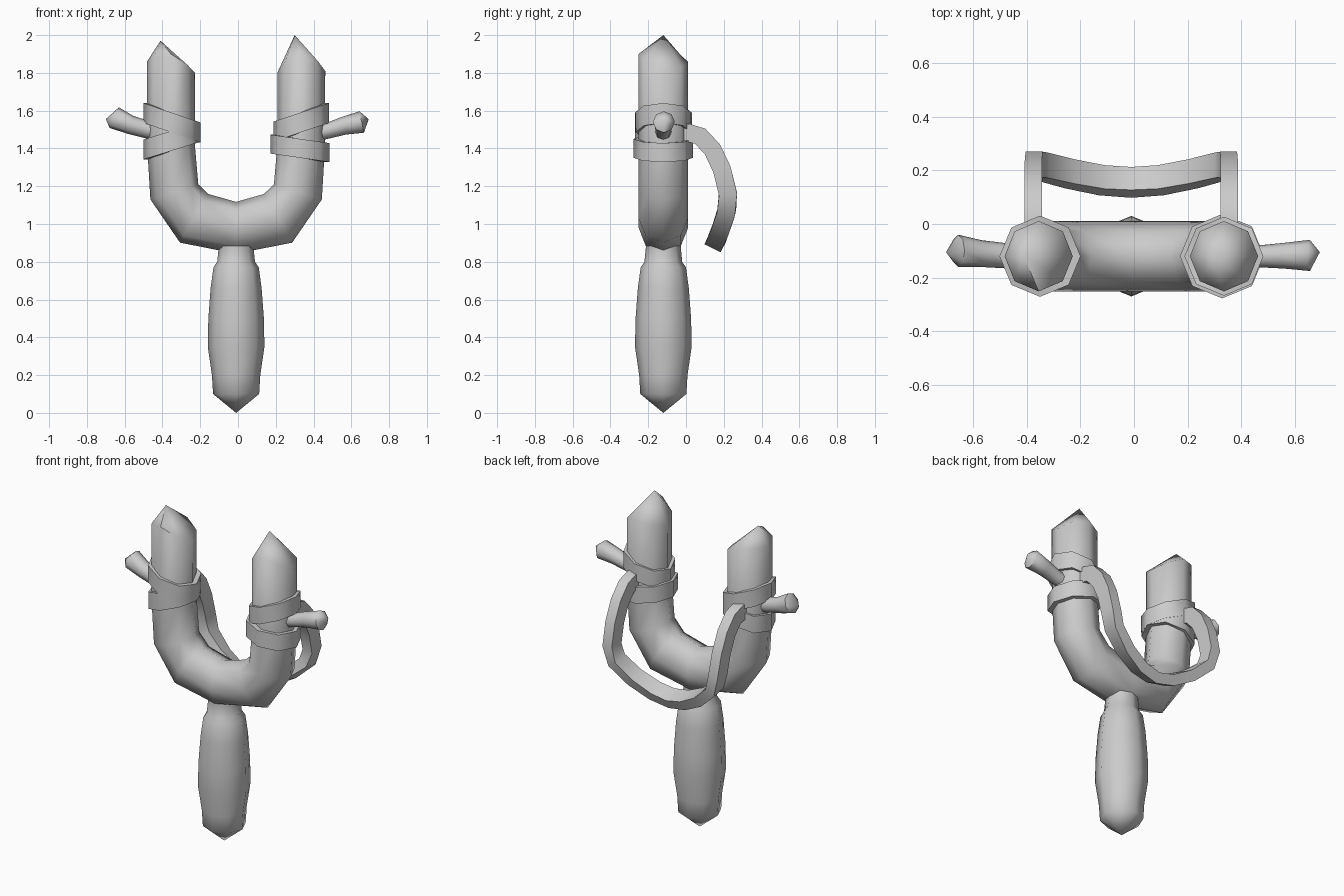
import bpy, bmesh, math
from mathutils import Vector

if "Cube" in bpy.data.objects:
    bpy.data.objects.remove(bpy.data.objects["Cube"])

grey = bpy.data.materials.new("plain grey")
grey.use_nodes = True
COLOUR = (0.6, 0.6, 0.6, 1)
grey.diffuse_color = COLOUR
grey.node_tree.nodes["Principled BSDF"].inputs["Base Color"].default_value = COLOUR

MID_X, MID_Y = -0.01, -0.12
SIDES = 8
ANGLES = [math.tau * i / SIDES for i in range(SIDES)]


def loft(name, rings, start=None, end=None, closed=False, smooth=60):
    """Skin a list of rings; start and end are optional pointed tips."""
    bm = bmesh.new()
    loops = [[bm.verts.new(p) for p in ring] for ring in rings]
    n = len(loops[0])
    pairs = list(zip(loops, loops[1:]))
    if closed:
        pairs.append((loops[-1], loops[0]))
    for a, b in pairs:
        for i in range(n):
            j = (i + 1) % n
            bm.faces.new((a[i], a[j], b[j], b[i]))
    if not closed:
        for loop, tip in ((loops[0], start), (loops[-1], end)):
            if tip is None:
                bm.faces.new(loop)
            else:
                apex = bm.verts.new(tip)
                for i in range(n):
                    bm.faces.new((loop[i], loop[(i + 1) % n], apex))
    bmesh.ops.recalc_face_normals(bm, faces=bm.faces)
    mesh = bpy.data.meshes.new(name)
    bm.to_mesh(mesh)
    bm.free()
    mesh.materials.append(grey)
    obj = bpy.data.objects.new(name, mesh)
    bpy.context.collection.objects.link(obj)
    bpy.ops.object.select_all(action='DESELECT')
    obj.select_set(True)
    bpy.context.view_layer.objects.active = obj
    bpy.ops.object.shade_smooth_by_angle(angle=math.radians(smooth))
    return obj


def tangents(points):
    last = len(points) - 1
    return [(points[min(i + 1, last)] - points[max(i - 1, 0)]).normalized()
            for i in range(len(points))]


def tube_rings(points, radii, depth=None):
    """Octagon rings along a path in the xz plane."""
    across = Vector((0, 1, 0))
    rings = []
    for p, t, r in zip(points, tangents(points), radii):
        side = across.cross(t)
        rings.append([p + side * r * math.cos(a) + across * (depth or r) * math.sin(a)
                      for a in ANGLES])
    return rings


# Forked branch: U sweep with uneven cut shoulders and pointed tips
half = [(0.345, 1.42, 0.126), (0.327, 1.17, 0.133), (0.222, 1.03, 0.149)]
path = [(MID_X - x, z, r) for x, z, r in half] + [(MID_X, 0.98, 0.137)]
path += [(MID_X + x, z, r) for x, z, r in reversed(half)]
fork_rings = tube_rings([Vector((x, MID_Y, z)) for x, z, r in path],
                        [r for x, z, r in path], 0.131)


def shoulder(x, heights):
    return [Vector((x + 0.127 * math.cos(a), MID_Y + 0.131 * math.sin(a), h))
            for a, h in zip(ANGLES, heights)]


right_cut = shoulder(-0.355, [1.8, 1.82, 1.86, 1.87, 1.86, 1.88, 1.9, 1.84])
left_cut = shoulder(0.335, [1.81, 1.83, 1.85, 1.83, 1.8, 1.85, 1.9, 1.86])
# Match the winding start of the swept rings
right_cut = [right_cut[(4 - i) % SIDES] for i in range(SIDES)]
loft("forked_branch", [right_cut] + fork_rings + [left_cut],
     (-0.41, MID_Y, 1.97), (0.3, MID_Y, 2.0))

# Handle: turned octagonal grip
grip = [(0.1, 0.122), (0.2, 0.128), (0.35, 0.15), (0.5, 0.147), (0.66, 0.135),
        (0.77, 0.12), (0.8, 0.1), (0.87, 0.093), (0.95, 0.093)]
loft("handle", [[Vector((MID_X + r * math.cos(a), MID_Y + r * math.sin(a), z))
                 for a in ANGLES] for z, r in grip], (MID_X, MID_Y, 0))


# Lashings: tilted hollow bands around each prong
def lashing(name, x, outer, z_minus, z_plus, height=0.105):
    rings = []
    for a in ANGLES:
        c, s = math.cos(a), math.sin(a)
        z = (z_minus + z_plus) / 2 + (z_plus - z_minus) / 2 * c
        rings.append([Vector((x + r * c, MID_Y + r * s, z + dz * height / 2))
                      for r, dz in ((0.12, -1), (outer, -1), (outer, 1), (0.12, 1))])
    loft(name, rings, closed=True, smooth=50)


lashing("right_upper_lashing", -0.35, 0.151, 1.588, 1.485)
lashing("right_lower_lashing", -0.35, 0.15, 1.395, 1.487)
lashing("left_upper_lashing", 0.335, 0.147, 1.49, 1.588)
lashing("left_lower_lashing", 0.328, 0.157, 1.423, 1.378, 0.1)


# Twig stubs on the outside of each prong
def twig(name, points, radii, tip):
    pts = [Vector(p) for p in points]
    loft(name, tube_rings(pts, radii), None, tip)


twig("right_twig", [(-0.38, -0.12, 1.485), (-0.48, -0.118, 1.5), (-0.57, -0.11, 1.525),
                    (-0.655, -0.1, 1.563)], [0.045, 0.047, 0.05, 0.06],
     (-0.7, -0.105, 1.555))
twig("left_twig", [(0.38, -0.12, 1.475), (0.48, -0.12, 1.495), (0.56, -0.118, 1.52),
                   (0.655, -0.117, 1.54)], [0.045, 0.042, 0.048, 0.058],
     (0.692, -0.105, 1.555))

# Elastic: flat strip hanging in a loop behind the prongs
drop = [(0.365, -0.05, 1.485), (0.365, 0.01, 1.483), (0.365, 0.075, 1.465),
        (0.365, 0.14, 1.395), (0.365, 0.19, 1.29), (0.362, 0.222, 1.16),
        (0.335, 0.215, 1.07), (0.23, 0.187, 0.98), (0.11, 0.163, 0.92)]
loop = [Vector((MID_X - x, y, z)) for x, y, z in drop] + [Vector((MID_X, 0.155, 0.9))]
loop += [Vector((MID_X + x, y, z)) for x, y, z in reversed(drop)]
slopes = tangents([Vector((0, y, z)) for x, y, z in drop] + [Vector((0, 0.145, 0.885))])
slopes = slopes + slopes[-2::-1]
strip = []
for p, t, s in zip(loop, tangents(loop), slopes):
    wide = Vector((1, 0, 0)).cross(s).normalized() * 0.048
    thin = t.cross(wide).normalized() * 0.032
    strip.append([p + wide + thin, p - wide + thin, p - wide - thin, p + wide - thin])
loft("elastic_strip", strip, smooth=40)
